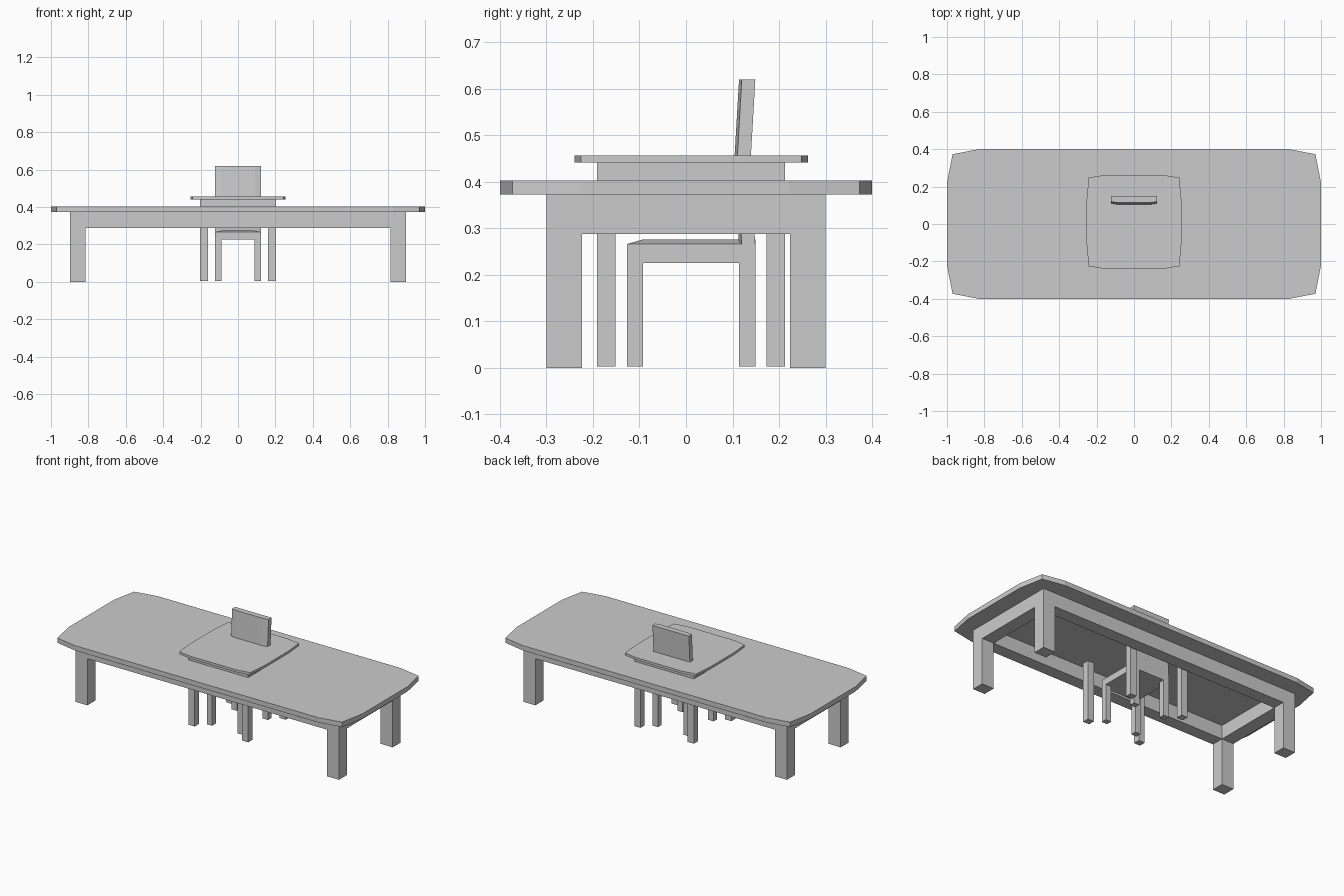
import bpy, bmesh

if "Cube" in bpy.data.objects:
    bpy.data.objects.remove(bpy.data.objects["Cube"])


def make_object(name, bm):
    bmesh.ops.recalc_face_normals(bm, faces=bm.faces)
    mesh = bpy.data.meshes.new(name)
    bm.to_mesh(mesh)
    bm.free()
    obj = bpy.data.objects.new(name, mesh)
    bpy.context.collection.objects.link(obj)
    return obj


def loft(name, rings):
    """Skin a stack of equal-length closed rings and cap both ends."""
    bm = bmesh.new()
    rows = [[bm.verts.new(p) for p in ring] for ring in rings]
    n = len(rows[0])
    for a, b in zip(rows, rows[1:]):
        for i in range(n):
            j = (i + 1) % n
            bm.faces.new((a[i], a[j], b[j], b[i]))
    bm.faces.new(rows[0][::-1])
    bm.faces.new(rows[-1])
    return make_object(name, bm)


def prism(name, outline, z0, z1):
    return loft(name, [[(x, y, z) for x, y in outline] for z in (z0, z1)])


def rect(x, y, cy=0.0):
    return [(-x, cy - y), (x, cy - y), (x, cy + y), (-x, cy + y)]


def legs(name, x, y, wx, wy, cy, z0, z1):
    for sx, side in ((-1, "left"), (1, "right")):
        for sy, end in ((-1, "front"), (1, "back")):
            px, py = sx * (x - wx / 2), cy + sy * (y - wy / 2)
            outline = [(px + a, py + b) for a, b in rect(wx / 2, wy / 2)]
            prism(f"{name}_leg_{end}_{side}", outline, z0, z1)


def apron(name, x, y, wx, wy, cy, z0, z1):
    """Open rectangular frame as thick as the legs."""
    bm = bmesh.new()
    outer, inner = rect(x, y, cy), rect(x - wx, y - wy, cy)
    loops = [[bm.verts.new((px, py, z)) for px, py in pts]
             for pts, z in ((outer, z0), (outer, z1), (inner, z1), (inner, z0))]
    for k in range(4):
        a, b = loops[k], loops[(k + 1) % 4]
        for i in range(4):
            j = (i + 1) % 4
            bm.faces.new((a[i], a[j], b[j], b[i]))
    make_object(name + "_apron", bm)


def table(name, corner, cy, top, frame, z_foot, z_apron, z_under, z_top):
    # Tabletop: one corner's break points mirrored to all four corners
    quarter = corner
    outline = [(x, y) for x, y in quarter]
    outline += [(x, -y) for x, y in reversed(quarter)]
    outline += [(-x, -y) for x, y in quarter]
    outline += [(-x, y) for x, y in reversed(quarter)]
    prism(name + "_top", [(x, cy + y) for x, y in outline], z_under, z_top)
    # Supporting frame and legs
    x, y, wx, wy = frame
    apron(name, x, y, wx, wy, cy, z_apron, z_under)
    legs(name, x, y, wx, wy, cy, z_foot, z_apron)


# Long table
table("long_table", [(0.83, 0.40), (0.97, 0.373), (1.0, 0.22)], 0.0, None,
      (0.898, 0.30, 0.082, 0.077), 0.0, 0.287, 0.372, 0.402)

# Small table, rising through the long one
table("small_table", [(0.155, 0.251), (0.242, 0.237), (0.253, 0.12)], 0.011, None,
      (0.203, 0.202, 0.042, 0.04), 0.003, 0.398, 0.441, 0.456)

# Chair legs and seat with a bevelled crown
CX, CY0, CY1 = 0.124, -0.127, 0.149
CC, CH = (CY0 + CY1) / 2, (CY1 - CY0) / 2
legs("chair", CX, CH, 0.037, 0.035, CC, 0.003, 0.225)
base = rect(CX, CH, CC)
crown = [(-0.075, CY0 + 0.035), (0.075, CY0 + 0.035), (0.075, CY1), (-0.075, CY1)]
loft("chair_seat", [[(x, y, z) for x, y in pts]
                    for pts, z in ((base, 0.225), (base, 0.266), (crown, 0.276))])

# Chair backrest: gently bent, with chamfered front edges
rings = []
for y, z in ((0.114, 0.264), (0.103, 0.43), (0.114, 0.62)):
    rings.append([(-CX, y + 0.006, z), (-0.09, y, z), (0.09, y, z),
                  (CX, y + 0.006, z), (CX, y + 0.035, z), (-CX, y + 0.035, z)])
loft("chair_backrest", rings)
